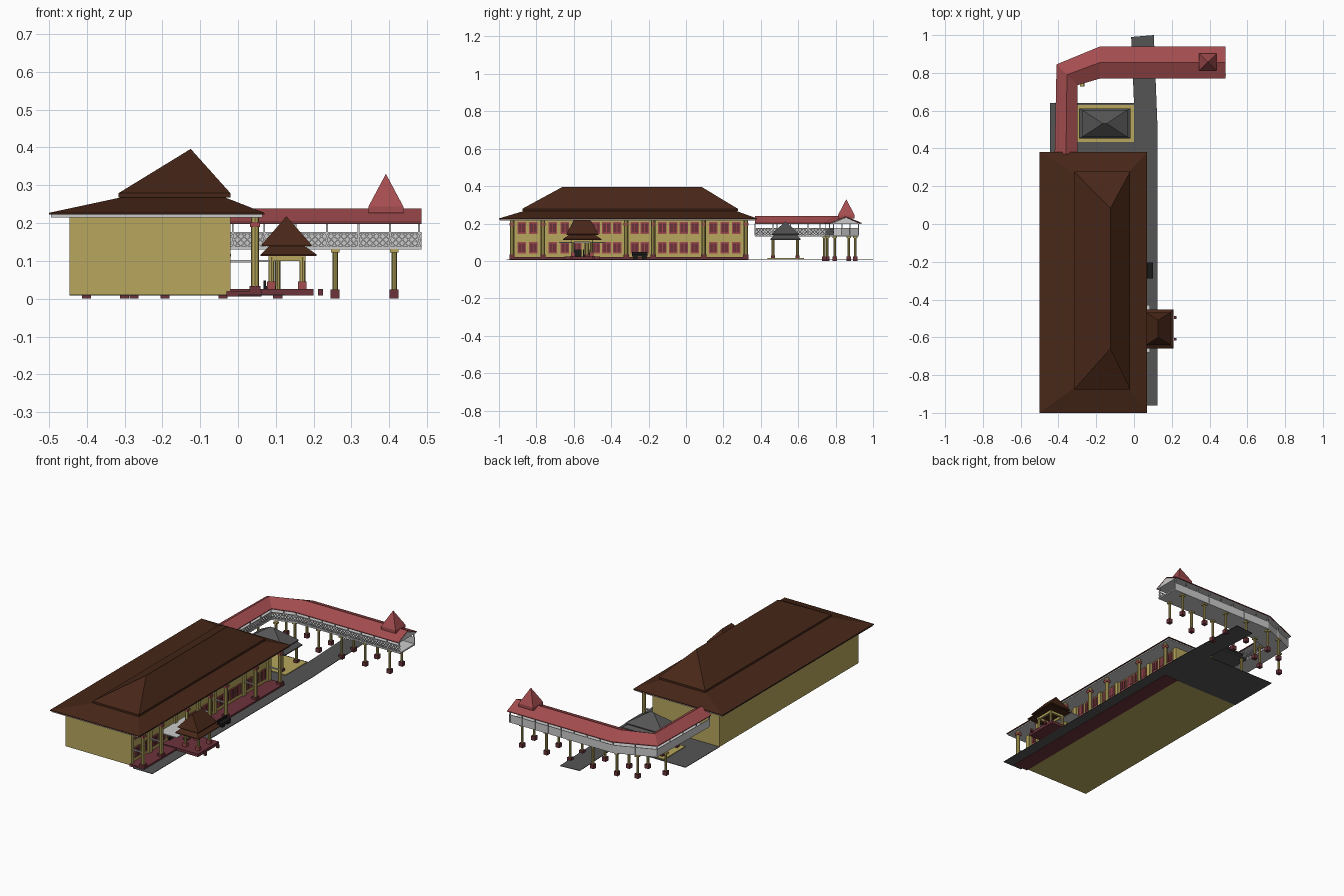
import bpy, bmesh
from mathutils import Vector, Matrix

if "Cube" in bpy.data.objects:
    bpy.data.objects.remove(bpy.data.objects["Cube"])


def material(name, r, g, b):
    m = bpy.data.materials.new(name)
    m.diffuse_color = (r, g, b, 1)
    m.use_nodes = True
    m.node_tree.nodes["Principled BSDF"].inputs["Base Color"].default_value = m.diffuse_color
    return m


KHAKI = material("khaki", .48, .39, .11)
BROWN = material("brown", .064, .02, .009)
RED = material("red", .37, .073, .078)
MAROON = material("maroon", .15, .033, .043)
DARK = material("dark_grey", .09, .09, .09)
BLACK = material("black", .01, .01, .01)


def finish(name, bm, mat=None):
    bmesh.ops.recalc_face_normals(bm, faces=bm.faces)
    me = bpy.data.meshes.new(name)
    bm.to_mesh(me)
    bm.free()
    if mat:
        me.materials.append(mat)
    ob = bpy.data.objects.new(name, me)
    bpy.context.collection.objects.link(ob)


def boxes(name, items, mat=None):
    """Each item is x0, x1, y0, y1, z0, z1."""
    bm = bmesh.new()
    for a, b, c, d, e, f in items:
        m = Matrix.Translation(((a + b) / 2, (c + d) / 2, (e + f) / 2)) @ Matrix.Diagonal((b - a, d - c, f - e, 1))
        bmesh.ops.create_cube(bm, size=1, matrix=m)
    finish(name, bm, mat)


def blocks(name, spots, w, z0, z1, mat=None):
    boxes(name, [(x - w, x + w, y - w, y + w, z0, z1) for x, y in spots], mat)


def columns(name, spots, r, z0, z1, mat):
    bm = bmesh.new()
    for x, y in spots:
        bmesh.ops.create_cone(bm, cap_ends=True, segments=8, radius1=r, radius2=r, depth=z1 - z0,
                              matrix=Matrix.Translation((x, y, (z0 + z1) / 2)))
    finish(name, bm, mat)


def hip_roof(name, rings, mat):
    """Stacked rectangles x0, x1, y0, y1, z; a flat last one makes a ridge or apex."""
    bm = bmesh.new()
    rows = [[bm.verts.new(p) for p in ((a, c, z), (b, c, z), (b, d, z), (a, d, z))] for a, b, c, d, z in rings]
    for lo, hi in zip(rows, rows[1:]):
        for i in range(4):
            j = (i + 1) % 4
            bm.faces.new((lo[i], lo[j], hi[j], hi[i]))
    bm.faces.new(rows[0])
    bm.faces.new(rows[-1])
    bmesh.ops.remove_doubles(bm, verts=bm.verts, dist=1e-5)
    finish(name, bm, mat)


def prism(name, pts, z0, z1, mat=None):
    bm = bmesh.new()
    f = bm.faces.new([bm.verts.new((x, y, z0)) for x, y in pts])
    up = bmesh.ops.extrude_face_region(bm, geom=[f])["geom"]
    bmesh.ops.translate(bm, vec=(0, 0, z1 - z0), verts=[v for v in up if isinstance(v, bmesh.types.BMVert)])
    finish(name, bm, mat)


# Ground paving
prism("road", [(0, -.96), (.125, -.96), (.125, .5), (.105, 1), (-.015, .99), (0, .64)], .008, .011, DARK)
boxes("rear_paving", [(-.445, .005, .33, .64, .008, .011)], DARK)

# Main building
boxes("main_walls", [(-.445, -.03, -.94, .33, .01, .218)], KHAKI)
boxes("veranda_plinth", [(-.03, .062, -.945, .335, .006, .02)], MAROON)
boxes("eave_soffit", [(-.495, .065, -.995, .375, .215, .223)])
hip_roof("main_lower_roof", [(-.5, .07, -1, .38, .222), (-.5, .07, -1, .38, .227),
                             (-.29, -.045, -.85, .255, .272)], BROWN)
hip_roof("main_upper_roof", [(-.316, -.02, -.875, .277, .268), (-.316, -.02, -.875, .277, .279),
                             (-.125, -.125, -.66, .083, .396)], BROWN)

# Veranda columns
col_y = [-.93, -.765, -.53, -.32, -.175, .095, .32]
spots = [(.045, y) for y in col_y]
columns("veranda_columns", spots, .011, .02, .216, KHAKI)
blocks("veranda_column_bases", spots, .014, .01, .034, MAROON)
blocks("veranda_column_caps", spots, .013, .19, .203, RED)
boxes("wall_pilasters", [(-.03, -.02, y - .012, y + .012, .02, .216) for y in col_y], KHAKI)
boxes("veranda_tie_beams", [(-.03, .045, y - .004, y + .004, .096, .102) for y in col_y])

# Windows on both floors, two to four per bay
frames, panes = [], []
for y0, y1 in zip(col_y, col_y[1:]):
    n = 2 if y1 - y0 < .2 else 4 if y1 - y0 > .25 else 3
    for i in range(n):
        y = y0 + .02 + (y1 - y0 - .04) * (i + .5) / n
        for z0, z1 in ((.04, .1), (.145, .207)):
            frames.append((-.032, -.025, y - .023, y + .023, z0, z1))
            panes += [(-.03, -.023, y + s - .008, y + s + .008, z0 + .008, z1 - .008) for s in (-.01, .01)]
boxes("window_frames", frames, RED)
boxes("window_shutters", panes, MAROON)

# Entrance porch
boxes("porch_floor", [(-.03, .2, -.65, -.46, .008, .025)], MAROON)
posts = [(x, y) for x in (.088, .17) for y in (-.605, -.505)]
columns("porch_columns", posts, .008, .025, .11, KHAKI)
blocks("porch_column_bases", posts, .011, .02, .045, RED)
boxes("porch_beams", [(.08, .178, y - .006, y + .006, .1, .116) for y in (-.605, -.505)] +
      [(x - .006, x + .006, -.605, -.505, .1, .116) for x in (.088, .17)], KHAKI)
hip_roof("porch_lower_roof", [(.06, .208, -.658, -.452, .113), (.06, .208, -.658, -.452, .117),
                              (.085, .172, -.62, -.49, .142)], BROWN)
hip_roof("porch_upper_roof", [(.063, .194, -.64, -.468, .139), (.063, .194, -.64, -.468, .143),
                              (.128, .128, -.6, -.51, .218)], BROWN)
boxes("porch_link_canopy", [(-.03, .085, -.68, -.43, .097, .102)])
boxes("porch_doors", [(-.03, -.02, y - .018, y + .018, .02, .062) for y in (-.577, -.533)], BLACK)
blocks("step_bollards", [(.218, -.61), (.218, -.495)], .007, .008, .026, MAROON)
boxes("bench", [(.068, .1, -.288, -.205, .025, .034), (.068, .074, -.288, -.205, .03, .048)] +
      [(.07, .098, y - .012, y + .012, .01, .026) for y in (-.27, -.222)], BLACK)

# Rear pavilion
boxes("pavilion_floor", [(-.3, 0, .435, .63, .01, .015)], KHAKI)
posts = [(x, y) for x in (-.265, -.045) for y in (.465, .597)]
columns("pavilion_columns", posts, .008, .015, .118, KHAKI)
blocks("pavilion_column_bases", posts, .011, .01, .03, MAROON)
hip_roof("pavilion_lower_roof", [(-.29, -.018, .452, .612, .112), (-.29, -.018, .452, .612, .118),
                                 (-.25, -.058, .475, .589, .145)], DARK)
hip_roof("pavilion_upper_roof", [(-.275, -.035, .46, .604, .139), (-.275, -.035, .46, .604, .144),
                                 (-.165, -.145, .532, .532, .212)], DARK)

# Raised covered walkway, given by its outer and inner eave lines
outer = [Vector(p) for p in ((-.42, .37), (-.41, .845), (-.18, .94), (.485, .94))]
inner = [Vector(p) for p in ((-.3, .37), (-.3, .735), (-.18, .77), (.485, .77))]


def at(i, t):
    return outer[i].lerp(inner[i], (t + 1) / 2)


def sweep(name, profile, mat=None):
    bm = bmesh.new()
    rows = [[bm.verts.new((*at(i, t), z)) for t, z in profile] for i in range(4)]
    n = len(profile)
    for a, b in zip(rows, rows[1:]):
        for i in range(n):
            j = (i + 1) % n
            bm.faces.new((a[i], a[j], b[j], b[i]))
    bm.faces.new(rows[0])
    bm.faces.new(rows[-1])
    finish(name, bm, mat)


def bars(name, pairs, w, mat=None):
    bm = bmesh.new()
    for p, q in pairs:
        d = q - p
        m = Matrix.Translation((p + q) / 2) @ d.to_track_quat('Z', 'Y').to_matrix().to_4x4()
        bmesh.ops.create_cube(bm, size=1, matrix=m @ Matrix.Diagonal((w, w, d.length, 1)))
    finish(name, bm, mat)


sweep("walkway_roof", [(-1, .203), (0, .239), (1, .203), (1, .199), (0, .234), (-1, .199)], RED)
sweep("walkway_ceiling", [(-.98, .197), (0, .233), (.98, .197)])
sweep("walkway_deck", [(-.8, .13), (.8, .13), (.8, .138), (-.8, .138)])
sweep("walkway_outer_parapet", [(-.8, .13), (-.76, .13), (-.76, .176), (-.8, .176)])
sweep("walkway_inner_rail", [(.75, .172), (.8, .172), (.8, .176), (.75, .176)])

# Lattice balustrade and roof posts along each stretch
lattice, uprights = [], []
for i in range(3):
    a, b = at(i, .78), at(i + 1, .78)
    n = round((b - a).length / .017)
    for k in range(n):
        p, q = a.lerp(b, k / n), a.lerp(b, (k + 1) / n)
        for z0, z1 in ((.138, .156), (.156, .174)):
            lattice += [(Vector((*p, z0)), Vector((*q, z1))), (Vector((*p, z1)), Vector((*q, z0)))]
    m = max(1, round((b - a).length / .088))
    for k in range(m + (i == 2)):
        for t in (-.78, .78):
            p = at(i, t).lerp(at(i + 1, t), min(k / m, .99))
            uprights.append((Vector((*p, .135)), Vector((*p, .2))))
bars("walkway_lattice", lattice, .003)
bars("walkway_posts", uprights, .005)

# Walkway supports
legs = [(x, y) for x in (-.193, -.04, .105, .257, .413) for y in (.795, .905)]
legs += [(-.4, .755), (-.275, .74), (-.3, .87)]
columns("walkway_columns", legs, .007, .02, .131, KHAKI)
blocks("walkway_column_heads", legs, .011, .122, .131, KHAKI)
blocks("walkway_footings", legs, .012, 0, .024, MAROON)

# Turret on the walkway roof
hip_roof("walkway_turret", [(.345, .437, .812, .902, .226), (.345, .437, .812, .902, .244),
                            (.391, .391, .857, .857, .33)], RED)
